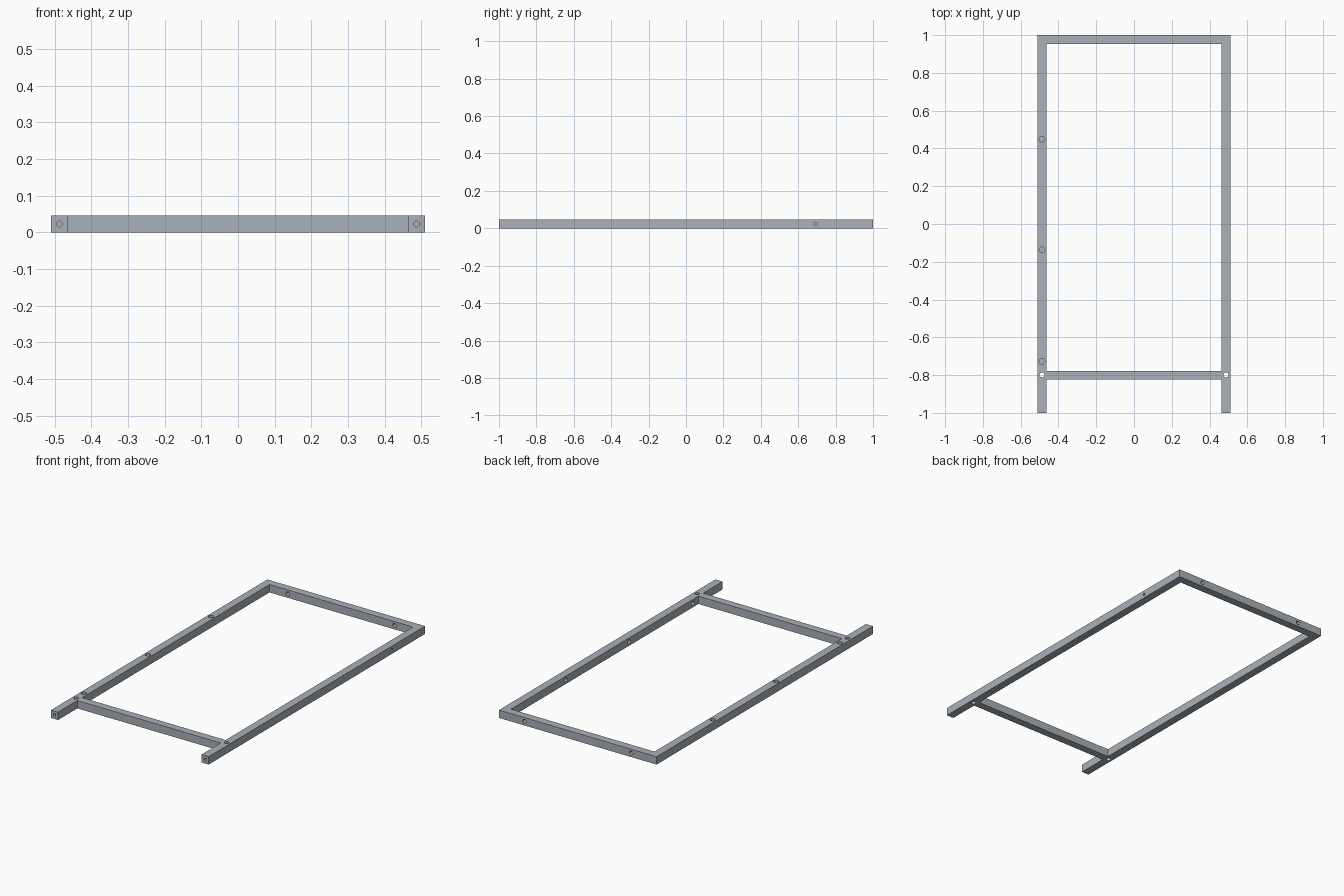
import bpy
from math import pi

if "Cube" in bpy.data.objects:
    bpy.data.objects.remove(bpy.data.objects["Cube"])

W, T, H = 0.51, 0.046, 0.046   # half width, bar thickness, bar height
MID = W - T / 2                # rail centre line
INNER = W - T

steel = bpy.data.materials.new("steel")
steel.diffuse_color = (0.40, 0.44, 0.48, 1)
steel.use_nodes = True
steel.node_tree.nodes["Principled BSDF"].inputs["Base Color"].default_value = steel.diffuse_color


def bar(name, x0, x1, y0, y1):
    bpy.ops.mesh.primitive_cube_add(size=1, location=((x0 + x1) / 2, (y0 + y1) / 2, H / 2))
    ob = bpy.context.object
    ob.name = name
    ob.scale = (x1 - x0, y1 - y0, H)
    bpy.ops.object.transform_apply(location=True, rotation=True, scale=True)
    ob.data.materials.append(steel)
    return ob


def drill(target, loc, radius, depth, axis):
    """Bore a round hole centred on loc; depth is the full cutter length."""
    rot = {'X': (0, pi / 2, 0), 'Y': (pi / 2, 0, 0), 'Z': (0, 0, 0)}[axis]
    bpy.ops.mesh.primitive_cylinder_add(vertices=24, radius=radius, depth=depth,
                                        location=loc, rotation=rot)
    cutter = bpy.context.object
    cutter.data.materials.append(steel)
    mod = target.modifiers.new("hole", 'BOOLEAN')
    mod.operation = 'DIFFERENCE'
    mod.solver = 'EXACT'
    mod.object = cutter
    bpy.context.view_layer.objects.active = target
    bpy.ops.object.modifier_apply(modifier=mod.name)
    bpy.data.objects.remove(cutter, do_unlink=True)


# Long side rails with end bores and vertical bolt holes
left = bar("left_rail", -W, -INNER, -1, 1)
right = bar("right_rail", INNER, W, -1, 1)
for rail, s in ((left, -1), (right, 1)):
    drill(rail, (s * MID, -0.799, H / 2), 0.013, 0.2, 'Z')
    drill(rail, (s * MID, -1, H / 2), 0.008, 0.12, 'Y')

# Blind sockets: top of the left rail, inner face of the right rail
for y in (-0.727, -0.137, 0.448):
    drill(left, (-MID, y, H), 0.015, 0.06, 'Z')
    drill(right, (INNER, y, H / 2), 0.012, 0.03, 'X')

# Small socket in the outer face of the right rail
drill(right, (W, 0.693, H / 2), 0.008, 0.03, 'X')

# Rear bar with two through holes
rear = bar("rear_bar", -INNER, INNER, 1 - T, 1)
for x in (-0.345, 0.345):
    drill(rear, (x, 1 - T / 2, H / 2), 0.012, 0.2, 'Y')

# Front cross bar
bar("cross_bar", -INNER, INNER, -0.822, -0.777)
